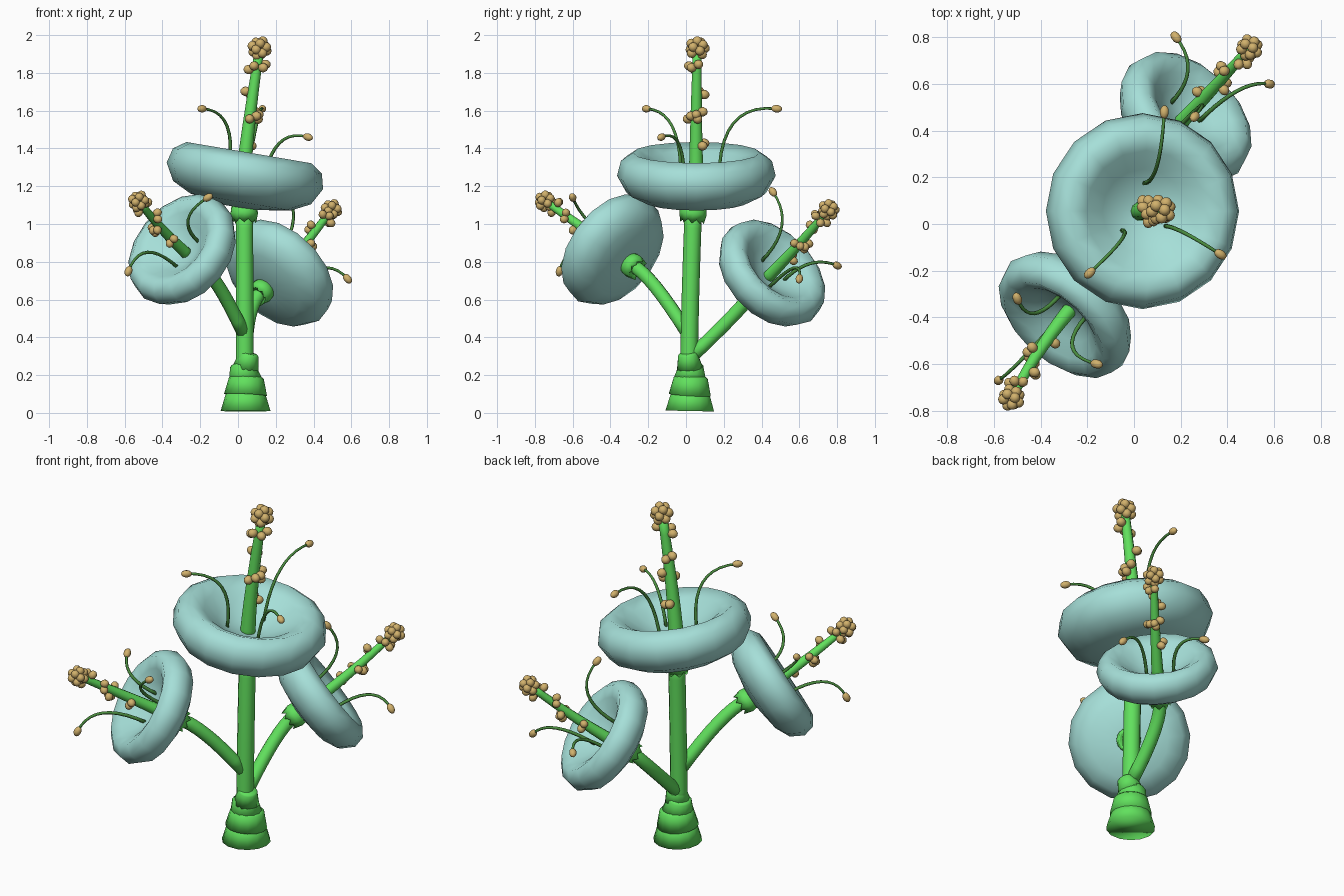
import bpy, bmesh, math
from mathutils import Vector, Matrix

if "Cube" in bpy.data.objects:
    bpy.data.objects.remove(bpy.data.objects["Cube"], do_unlink=True)


def material(name, rgb):
    mat = bpy.data.materials.new(name)
    mat.use_nodes = True
    mat.diffuse_color = (*rgb, 1)
    mat.node_tree.nodes["Principled BSDF"].inputs["Base Color"].default_value = (*rgb, 1)
    return mat


PETAL = material("pale teal", (0.38, 0.74, 0.69))
GREEN = material("bright green", (0.12, 0.75, 0.11))
DARK = material("dark green", (0.07, 0.27, 0.05))
TAN = material("pollen tan", (0.64, 0.44, 0.15))
UP = Vector((0, 0, 1))


def finish(name, bm, mat):
    bmesh.ops.recalc_face_normals(bm, faces=bm.faces)
    mesh = bpy.data.meshes.new(name)
    bm.to_mesh(mesh)
    bm.free()
    mesh.materials.append(mat)
    mesh.polygons.foreach_set("use_smooth", [True] * len(mesh.polygons))
    obj = bpy.data.objects.new(name, mesh)
    bpy.context.collection.objects.link(obj)
    return obj


def loft(name, rings, mat, sides=12):
    """Skin a list of (centre, direction, radius) circles; closes both ends."""
    bm = bmesh.new()
    loops, last = [], UP
    side = Vector((1, 0, 0))
    for centre, direction, radius in rings:
        direction = direction.normalized()
        side = last.rotation_difference(direction) @ side
        last = direction
        other = direction.cross(side)
        loops.append([bm.verts.new(centre + radius * (side * math.cos(a) + other * math.sin(a)))
                      for a in (math.tau * i / sides for i in range(sides))])
    for low, high in zip(loops, loops[1:]):
        for i in range(sides):
            j = (i + 1) % sides
            bm.faces.new((low[i], low[j], high[j], high[i]))
    bm.faces.new(loops[0][::-1])
    bm.faces.new(loops[-1])
    return finish(name, bm, mat)


def bend(a, b, c, t):
    return a * (1 - t) ** 2 + b * 2 * t * (1 - t) + c * t * t


def slope(a, b, c, t):
    return (b - a) * (1 - t) + (c - b) * t


def tube(name, a, b, c, r0, r1, mat, sides=12, steps=8):
    """Tapered tube along a curve from a to c pulled towards b."""
    ts = [i / steps for i in range(steps + 1)]
    return loft(name, [(bend(a, b, c, t), slope(a, b, c, t), r0 + (r1 - r0) * t) for t in ts],
                mat, sides)


def balls(name, items):
    """Join (centre, radius, axis, stretch) grains in one object."""
    bm = bmesh.new()
    for centre, radius, axis, stretch in items:
        matrix = (Matrix.Translation(centre) @ axis.to_track_quat("Z", "Y").to_matrix().to_4x4()
                  @ Matrix.Diagonal((radius, radius, radius * stretch, 1)))
        bmesh.ops.create_uvsphere(bm, u_segments=10, v_segments=7, radius=1, matrix=matrix)
    return finish(name, bm, TAN)


PROFILE = [(0.01, 0.01), (0.08, 0.0), (0.27, 0.03), (0.37, 0.08), (0.42, 0.17), (0.40, 0.25),
           (0.335, 0.295), (0.26, 0.26), (0.18, 0.20), (0.10, 0.155), (0.01, 0.14)]
# Grain groups on the pistil: position along it, angle around it, number of grains
GRAINS = [(0.38, 50, 2), (0.57, 270, 3), (0.60, 0, 2), (0.73, 110, 2),
          (0.88, 200, 2), (0.89, 320, 2)]


def flower(label, centre, normal, stem, size, tip, stamen_tips):
    centre, tip = Vector(centre), Vector(tip)
    n, stem = Vector(normal).normalized(), Vector(stem).normalized()
    # Thick rimmed bowl of fused petals
    foot = centre - n * 0.15 * size
    loft(label + "_petal_bowl", [(foot + n * h * size, n, r * size) for r, h in PROFILE], PETAL, 16)

    # Toothed collar beneath the bowl
    neck = centre - stem * 0.15 * size
    grow = 0.6 + 0.4 * size
    collar = loft(label + "_collar", [(neck + stem * h * grow, stem, r * grow) for r, h in
                  ((0.05, -0.06), (0.062, -0.06), (0.073, -0.03), (0.066, 0.02))], GREEN, 16)
    for i in range(16, 32, 2):
        collar.data.vertices[i].co -= stem * 0.022

    # Pistil with a pollen head
    start = centre - n * 0.06 * size
    pull = start + n * (tip - start).length * 0.45
    if size == 1:
        pull = Vector((0.04, 0.05, 1.45))
    tube(label + "_pistil", start, pull, tip, 0.043 * size, 0.024 * size, GREEN, 10)
    axis = slope(start, pull, tip, 1).normalized()
    scale = 0.5 + 0.5 * size
    head = []
    for i in range(13):
        z = 1 - 2 * (i + 0.5) / 13
        a = i * 2.4
        spot = Vector((math.cos(a) * math.sqrt(1 - z * z), math.sin(a) * math.sqrt(1 - z * z), z))
        head.append((tip + spot * 0.041 * scale, 0.026 * scale, spot, 1))
    balls(label + "_pollen_head", head)

    # Pollen grains clinging to the pistil
    side = axis.orthogonal().normalized() if size < 1 else Vector((1, 0, 0))
    other = axis.cross(side).normalized()
    grains = []
    for t, angle, count in GRAINS:
        for k in range(count):
            a = math.radians(angle + 50 * k)
            out = side * math.cos(a) + other * math.sin(a)
            spot = bend(start, pull, tip, t + 0.02 * (k % 2))
            grains.append((spot + out * 0.044 * scale, 0.025 * scale, out, 1.1))
    balls(label + "_pollen_grains", grains)

    # Curved stamens with oval anthers
    anthers = []
    for i, end in enumerate(map(Vector, stamen_tips)):
        reach = end - centre
        out = (reach - n * reach.dot(n)).normalized()
        base = centre + out * 0.12 * size
        knee = base + n * (end - base).dot(n) * 1.08
        tube(f"{label}_stamen_{i + 1}", base, knee, end, 0.010, 0.007, DARK, 6, 10)
        anthers.append((end, 0.02, slope(base, knee, end, 1), 1.45))
    balls(label + "_anthers", anthers)
    return neck - stem * 0.03


flower("top", (0.033, 0.055, 1.235), (0.17, 0, 1), (0, 0.1, 1), 1, (0.115, 0.06, 1.93),
       [(-0.19, -0.21, 1.61), (0.13, 0.48, 1.61), (0.37, -0.13, 1.46)])
front_dir = Vector((-0.57, -0.65, 0.51))
front_neck = flower("front", (-0.28, -0.373, 0.85), front_dir, front_dir, 0.78,
                    (-0.525, -0.745, 1.12),
                    [(-0.58, -0.67, 0.75), (-0.16, -0.60, 1.14), (-0.50, -0.32, 1.10)])
back_dir = Vector((0.57, 0.58, 0.58))
back_neck = flower("back", (0.205, 0.44, 0.724), back_dir, back_dir, 0.78,
                   (0.495, 0.755, 1.075),
                   [(0.58, 0.60, 0.71), (0.18, 0.80, 0.78), (0.26, 0.46, 1.17)])

# Main stem and the two branches
tube("main_stem", Vector((0.035, 0.015, 0.2)), Vector((0.035, 0.02, 0.6)),
     Vector((0.034, 0.04, 1.1)), 0.047, 0.046, GREEN)
tube("front_branch", Vector((0.03, 0.01, 0.42)), front_neck - front_dir * 0.14 + Vector((0, 0, 0.03)),
     front_neck, 0.036, 0.036, GREEN)
tube("back_branch", Vector((0.04, 0.02, 0.29)), back_neck - back_dir * 0.14 + Vector((0, 0.03, 0)),
     back_neck, 0.036, 0.036, GREEN)

# Stacked sheaths wrapping the foot: bottom, height, lower radius, upper radius, tilt
SHEATHS = [(0.01, 0.10, 0.132, 0.105, (0, 0.02)), (0.095, 0.10, 0.114, 0.092, (0.05, 0.06)),
           (0.165, 0.10, 0.09, 0.066, (-0.2, 0.08)), (0.235, 0.085, 0.07, 0.052, (0.25, -0.15))]
for i, (z, height, low, high, tilt) in enumerate(SHEATHS):
    d = Vector((*tilt, 1)).normalized()
    p = Vector((0.04, 0.02, z))
    loft(f"foot_sheath_{i + 1}", [(p, d, low), (p + d * height * 0.9, d, high),
         (p + d * height, d, high * 0.85)], GREEN, 14)
